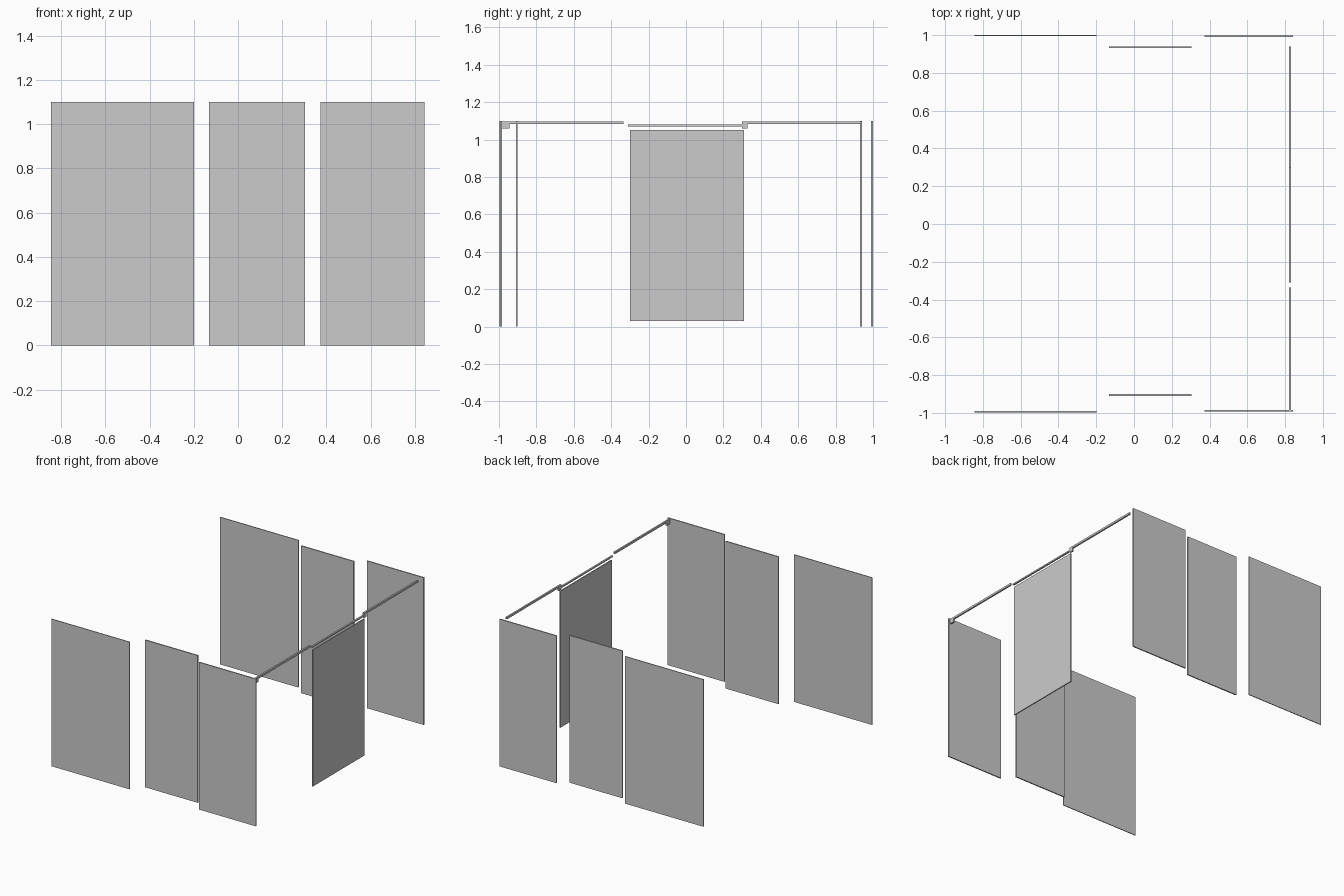
import bpy

if "Cube" in bpy.data.objects:
    bpy.data.objects.remove(bpy.data.objects["Cube"])


def box(name, x, y, z):
    """Box from (min, max) pairs on each axis."""
    bpy.ops.mesh.primitive_cube_add(size=1, location=[(a + b) / 2 for a, b in (x, y, z)])
    ob = bpy.context.object
    ob.name = name
    ob.scale = [b - a for a, b in (x, y, z)]
    bpy.ops.object.transform_apply(location=False, rotation=False, scale=True)
    return ob


# Side panels: name, x range, front y, back y, thickness
for name, x, yf, yb, t in (
    ("left_panel", (-0.845, -0.198), -0.994, 0.997, 0.006),
    ("middle_panel", (-0.132, 0.304), -0.905, 0.936, 0.009),
    ("right_panel", (0.372, 0.842), -0.988, 0.994, 0.009),
):
    for side, y in (("front", yf), ("back", yb)):
        box(f"{side}_{name}", x, (y - t / 2, y + t / 2), (0, 1.1))

# Overhead rails along the right side
RX = (0.820, 0.832)
box("front_rail", RX, (-0.988, -0.335), (1.082, 1.097))
box("middle_rail", RX, (-0.31, 0.305), (1.07, 1.08))
box("back_rail", RX, (0.30, 0.94), (1.082, 1.097))

# Small brackets under the rail ends
box("front_bracket", RX, (-0.988, -0.945), (1.06, 1.083))
box("back_bracket", RX, (0.30, 0.33), (1.06, 1.083))

# Hanging panel on the right side
box("end_panel", (0.822, 0.830), (-0.30, 0.31), (0.03, 1.05))
